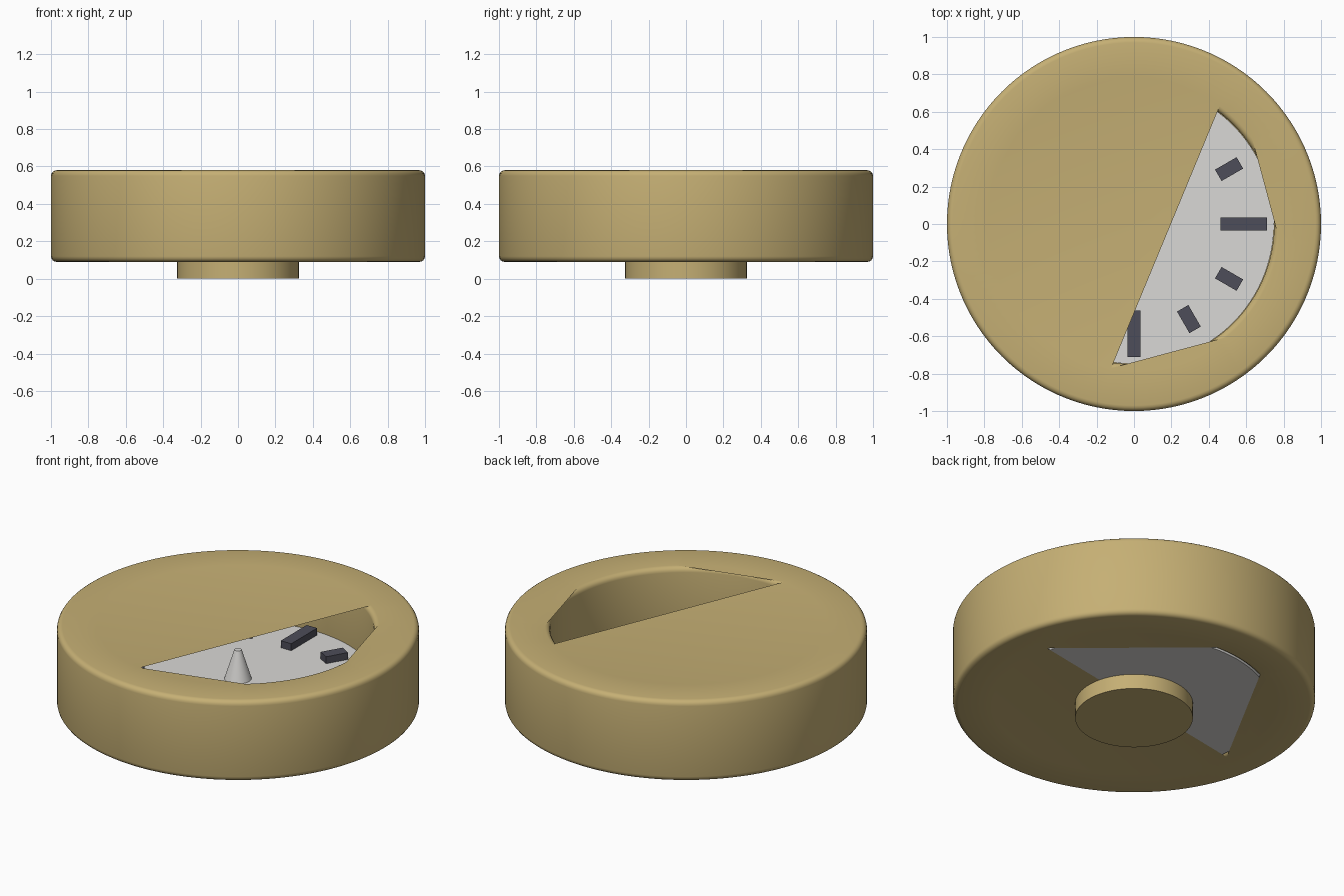
import bpy, bmesh
from math import sin, cos, pi, radians
from mathutils import Matrix

cube = bpy.data.objects.get("Cube")
if cube:
    bpy.data.objects.remove(cube, do_unlink=True)

STEP = 3                      # degrees per side of the round parts
BOTTOM, TOP = 0.09, 0.58      # case heights
INNER, OUTER, ROUND = 0.75, 1.0, 0.03
DIAL_TOP = 0.255


def material(name, rgb):
    m = bpy.data.materials.new(name)
    m.use_nodes = True
    m.diffuse_color = (*rgb, 1)
    bsdf = m.node_tree.nodes["Principled BSDF"]
    bsdf.inputs["Base Color"].default_value = (*rgb, 1)
    bsdf.inputs["Roughness"].default_value = 0.6
    return m


brass = material("brass", (0.56, 0.43, 0.175))
pale = material("pale_grey", (0.70, 0.69, 0.67))
dark = material("dark_slate", (0.075, 0.075, 0.10))


def finish(bm, name, mat, smooth=True):
    mesh = bpy.data.meshes.new(name)
    bm.to_mesh(mesh)
    bm.free()
    ob = bpy.data.objects.new(name, mesh)
    bpy.context.collection.objects.link(ob)
    mesh.materials.append(mat)
    if smooth:
        bpy.ops.object.select_all(action='DESELECT')
        ob.select_set(True)
        bpy.context.view_layer.objects.active = ob
        bpy.ops.object.shade_smooth_by_angle(angle=radians(35))
    return ob


def polar(r, deg, z):
    return (r * cos(radians(deg)), r * sin(radians(deg)), z)


def frustum(name, mat, r1, r2, z1, z2):
    bm = bmesh.new()
    bmesh.ops.create_cone(bm, cap_ends=True, segments=360 // STEP, radius1=r1, radius2=r2,
                          depth=z2 - z1, matrix=Matrix.Translation((0, 0, (z1 + z2) / 2)))
    return finish(bm, name, mat)


# Case wall: a rounded rectangle turned around the axis
profile = []
for cx, cz, start in ((OUTER - ROUND, BOTTOM + ROUND, -90), (OUTER - ROUND, TOP - ROUND, 0),
                      (INNER + ROUND, TOP - ROUND, 90), (INNER + ROUND, BOTTOM + ROUND, 180)):
    for i in range(5):
        a = radians(start + 22.5 * i)
        profile.append((cx + ROUND * cos(a), cz + ROUND * sin(a)))

bm = bmesh.new()
rings = [[bm.verts.new(polar(r, d, z)) for r, z in profile] for d in range(0, 360, STEP)]
for k, ring in enumerate(rings):
    after = rings[(k + 1) % len(rings)]
    for j in range(len(profile)):
        n = (j + 1) % len(profile)
        bm.faces.new((ring[j], after[j], after[n], ring[n]))


# Flat covers: circle segments between two angles, closed by a chord
def cover(start, end, z, up):
    verts = [bm.verts.new(polar(INNER + ROUND, d, z)) for d in range(start, end + 1, STEP)]
    bm.faces.new(verts if up else verts[::-1])


for start, end in ((54, 261), (-99, -51), (-6, 36)):
    cover(start, end, TOP, True)
for start, end in ((12, 87), (114, 189), (189, 372)):
    cover(start, end, BOTTOM, False)
bmesh.ops.remove_doubles(bm, verts=bm.verts, dist=0.0005)
finish(bm, "case", brass)

# Foot, dial and centre pivot
frustum("foot", brass, 0.325, 0.325, 0, BOTTOM)
frustum("dial", pale, INNER - 0.002, INNER - 0.002, BOTTOM + 0.004, DIAL_TOP)
frustum("pivot", pale, 0.075, 0.02, DIAL_TOP, 0.43)

# Dial markers: long ones on the quarters
bm = bmesh.new()
for k in range(12):
    length = 0.25 if k % 3 == 0 else 0.133
    place = (Matrix.Rotation(k * pi / 6, 4, 'Z') @ Matrix.Translation((0.587, 0, DIAL_TOP + 0.02))
             @ Matrix.Diagonal((length, 0.07, 0.045, 1)))
    bmesh.ops.create_cube(bm, size=1, matrix=place)
finish(bm, "dial_markers", dark, smooth=False)
